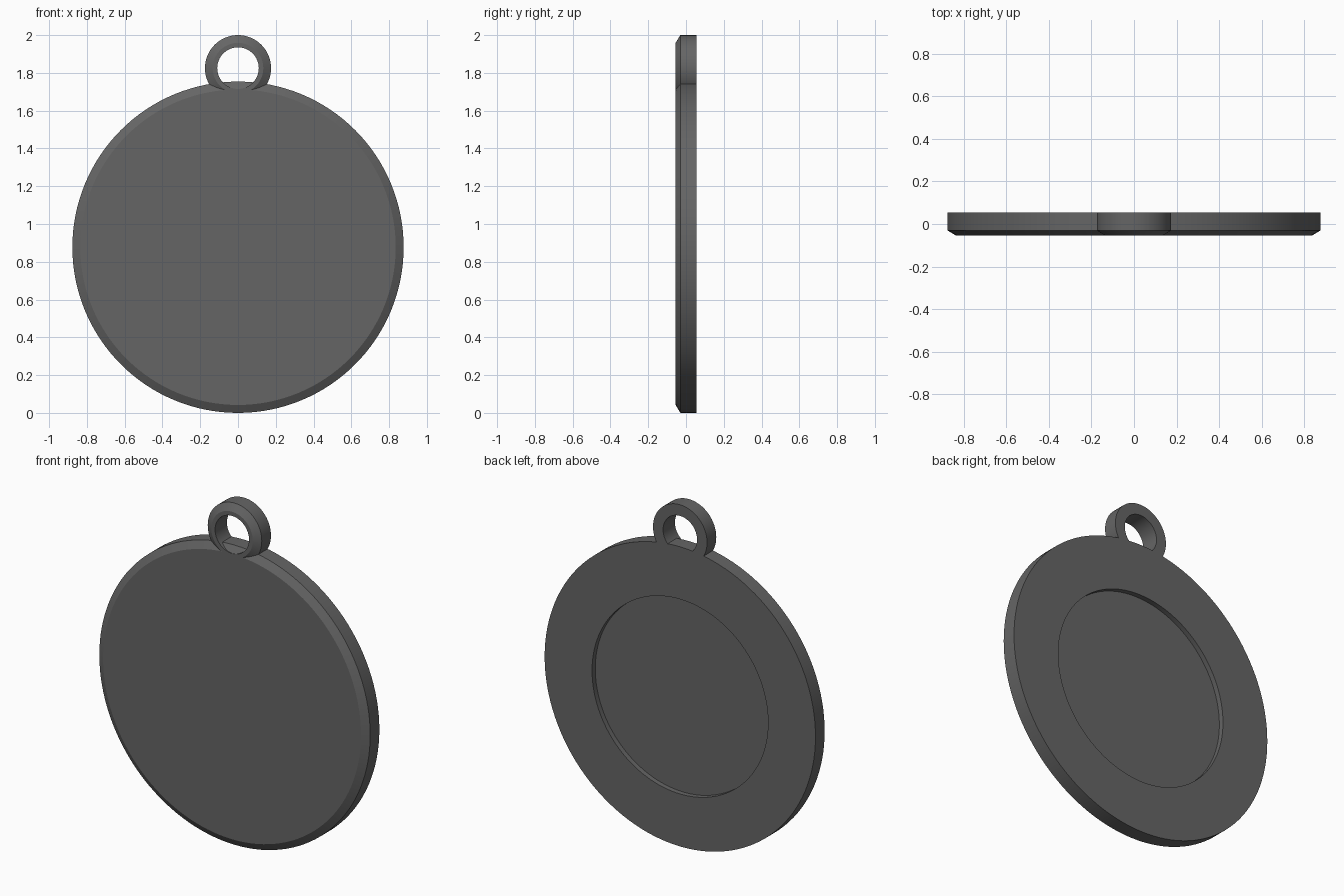
import bpy, bmesh
from math import sin, cos, pi

if "Cube" in bpy.data.objects:
    bpy.data.objects.remove(bpy.data.objects["Cube"])

HALF = 0.055      # half thickness
BEVEL_Y = -0.03   # where the front chamfer begins


def lathe(name, profile, centre_z, closed, sides=128):
    """Spin (radius, y) points around the y axis; radius 0 makes a pole."""
    bm = bmesh.new()
    rings = []
    for r, y in profile:
        if r == 0:
            rings.append([bm.verts.new((0, y, centre_z))] * sides)
        else:
            rings.append([bm.verts.new((r * cos(2 * pi * i / sides), y,
                                        centre_z + r * sin(2 * pi * i / sides)))
                          for i in range(sides)])
    pairs = list(zip(rings, rings[1:]))
    if closed:
        pairs.append((rings[-1], rings[0]))
    for a, b in pairs:
        for i in range(sides):
            j = (i + 1) % sides
            bm.faces.new(list(dict.fromkeys((a[i], a[j], b[j], b[i]))))
    bmesh.ops.recalc_face_normals(bm, faces=bm.faces)
    mesh = bpy.data.meshes.new(name)
    bm.to_mesh(mesh)
    bm.free()
    mesh.materials.append(dark)
    obj = bpy.data.objects.new(name, mesh)
    bpy.context.collection.objects.link(obj)
    return obj


# Dark grey finish
dark = bpy.data.materials.new("dark_grey")
dark.diffuse_color = (0.13, 0.13, 0.13, 1)
dark.use_nodes = True
dark.node_tree.nodes["Principled BSDF"].inputs["Base Color"].default_value = dark.diffuse_color

# Round tag body: chamfered front edge, shallow round recess in the back
disc = lathe("tag_disc", [(0, -HALF), (0.835, -HALF), (0.877, BEVEL_Y),
                          (0.877, HALF), (0.57, HALF), (0.57, 0.025),
                          (0, 0.025)], 0.877, False)

# Hanging loop: ring with the same chamfer on its outer front edge
loop = lathe("hanging_loop", [(0.11, -HALF), (0.134, -HALF), (0.175, BEVEL_Y),
                              (0.175, HALF), (0.11, HALF)], 1.825, True, 64)

# Fuse the loop into the body
union = disc.modifiers.new("fuse_loop", 'BOOLEAN')
union.operation = 'UNION'
union.solver = 'EXACT'
union.object = loop
bpy.context.view_layer.objects.active = disc
disc.select_set(True)
bpy.ops.object.modifier_apply(modifier=union.name)
bpy.data.objects.remove(loop)
bpy.ops.object.shade_smooth_by_angle(angle=0.5)
